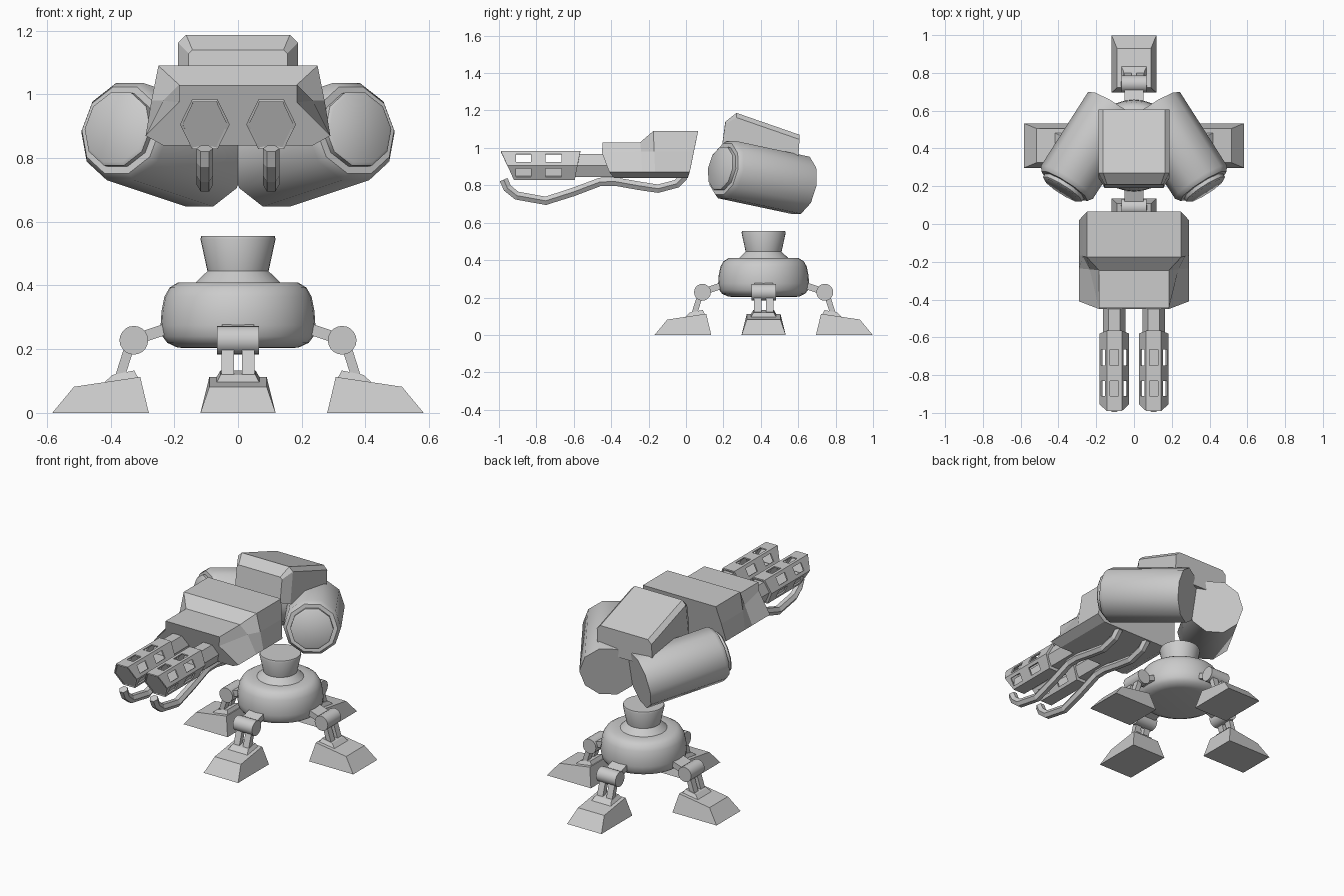
import bpy, bmesh
from math import cos, sin, pi, radians
from mathutils import Vector, Matrix

if "Cube" in bpy.data.objects:
    bpy.data.objects.remove(bpy.data.objects["Cube"])

CY = 0.415                                    # y centre of the base


def finish(name, bm, smooth=None, mat=None):
    if mat:
        bm.transform(mat)
    bmesh.ops.recalc_face_normals(bm, faces=bm.faces)
    me = bpy.data.meshes.new(name)
    bm.to_mesh(me)
    bm.free()
    ob = bpy.data.objects.new(name, me)
    bpy.context.collection.objects.link(ob)
    if smooth:
        bpy.ops.object.select_all(action='DESELECT')
        bpy.context.view_layer.objects.active = ob
        ob.select_set(True)
        bpy.ops.object.shade_smooth_by_angle(angle=radians(smooth))
    return ob


def loft(name, rings, smooth=None, mat=None):
    """Skin closed rings of equal count and cap both ends."""
    bm = bmesh.new()
    vs = [[bm.verts.new(p) for p in r] for r in rings]
    n = len(vs[0])
    for a, b in zip(vs, vs[1:]):
        for i in range(n):
            bm.faces.new((a[i], a[(i + 1) % n], b[(i + 1) % n], b[i]))
    bm.faces.new(vs[0])
    bm.faces.new(vs[-1])
    return finish(name, bm, smooth, mat)


def turned(name, base, axis, u, profile, sides, smooth=None, mat=None):
    """Round part: profile of (radius, distance along axis)."""
    base, d = Vector(base), Vector(axis).normalized()
    u = Vector(u).normalized()
    v = d.cross(u)
    ang = [2 * pi * i / sides for i in range(sides)]
    rings = [[base + d * s + (u * cos(a) + v * sin(a)) * r for a in ang] for r, s in profile]
    return loft(name, rings, smooth, mat)


def rect(x0, z0, x1, z1, h, y=0.0):
    return [(x0, y - h, z0), (x1, y - h, z1), (x1, y + h, z1), (x0, y + h, z0)]


def beam(name, a, b, t, h, y, mat):
    """Bar in the xz plane from a to b, t thick and 2h wide."""
    a, b = Vector((a[0], y, a[1])), Vector((b[0], y, b[1]))
    d = (b - a).normalized()
    n, w = Vector((-d.z, 0, d.x)) * t / 2, Vector((0, h, 0))
    loft(name, [[p + n + w, p + n - w, p - n - w, p - n + w] for p in (a, b)], None, mat)


# turntable base and neck
turned("base_body", (0, CY, 0), (0, 0, 1), (1, 0, 0),
       [(.17, .203), (.192, .206), (.222, .22), (.237, .24), (.243, .275), (.24, .32), (.231, .365),
        (.215, .393), (.188, .41), (.132, .41), (.096, .445), (.118, .546), (.115, .556)], 32, 35)

# four legs
for k in range(4):
    M = Matrix.Translation((0, CY, 0)) @ Matrix.Rotation(k * pi / 2, 4, 'Z')
    beam(f"leg_arm_{k}", (.2, .272), (.325, .23), .035, .05, 0, M)
    turned(f"leg_joint_{k}", (.327, -.066, .228), (0, 1, 0), (1, 0, 0),
           [(.045, 0), (.045, .132)], 20, 35, M)
    for y in (-.032, .032):
        beam(f"leg_strut_{k}", (.34, .21), (.375, .1), .03, .02, y, M)
    loft(f"foot_{k}", [rect(.28, 0, .583, 0, .118), rect(.307, .113, .515, .082, .09)], None, M)
    loft(f"foot_step_{k}", [rect(.312, .108, .425, .09, .07),
                            rect(.326, .133, .395, .119, .055)], None, M)

# two launcher tubes, splayed outwards
for s in (1, -1):
    back, front = Vector((s * .106, .611, .80)), Vector((s * .36, .213, .885))
    d = front - back
    L = d.length
    turned("launcher_tube", back, d, (d.y, -d.x, 0),
           [(.163, 0), (.163, L - .01), (.145, L + .015), (.122, L + .015),
            (.122, L + .035), (.112, L + .042)], 10, 40)

# sloped cover over the tubes
def cover(y, w, zt, c, yb, zb):
    return [(-w, yb, zb), (-w, y, zt - c), (-w + c, y, zt), (w - c, y, zt), (w, y, zt - c), (w, yb, zb)]

loft("launcher_cover", [cover(.21, .155, 1.14, .012, .19, .99), cover(.27, .188, 1.187, .025, .245, .97),
                        cover(.607, .188, 1.07, .025, .597, .90)])

# gun housing: half section points (x, y, z) from bottom to top
halves = [
    [(.235, .01, .84), (.29, .02, .87), (.272, .042, .98), (.25, .065, 1.09)],
    [(.235, -.15, .84), (.29, -.165, .87), (.272, -.17, .98), (.25, -.175, 1.09)],
    [(.235, -.22, .84), (.29, -.235, .87), (.235, -.24, .98), (.185, -.245, 1.03)],
    [(.235, -.385, .84), (.29, -.41, .87), (.185, -.45, .975), (.185, -.445, 1.03)],
]
loft("gun_housing", [h + [(-x, y, z) for x, y, z in reversed(h)] for h in halves])

# twin guns
ZC = .906
HEX = [(.04, .078), (.078, 0), (.04, -.078), (-.04, -.078), (-.078, 0), (-.04, .078)]


def slant(z, front):
    t = (z + .078) / .156
    return -.92 - .07 * t if front else -.595 + .03 * t


def jacket(gx):
    """Hex sleeve with two windows on every side but the lowest."""
    bm = bmesh.new()
    for i in range(6):
        a, b = Vector(HEX[i]), Vector(HEX[(i + 1) % 6])
        cols = []
        for t in (0, .22, .78, 1):
            p = a.lerp(b, t)
            ys = (slant(p.y, True), -.91, -.83, -.75, -.665, slant(p.y, False))
            cols.append([bm.verts.new((gx + p.x, y, ZC + p.y)) for y in ys])
        for c in range(3):
            for r in range(5):
                if not (c == 1 and r in (1, 3) and i != 2):
                    bm.faces.new((cols[c][r], cols[c][r + 1], cols[c + 1][r + 1], cols[c + 1][r]))
    bmesh.ops.remove_doubles(bm, verts=bm.verts, dist=1e-4)
    ob = finish("gun_jacket", bm)
    m = ob.modifiers.new("wall", 'SOLIDIFY')
    m.thickness = .008
    m.offset = -1


for s in (1, -1):
    gx = s * .104
    jacket(gx)
    # end plates of the jacket
    for front in (True, False):
        o = .004 if front else -.004
        loft("gun_end_plate", [[(gx + x * .93, slant(z * .93, front) + o + e, ZC + z * .93)
                                for x, z in HEX] for e in (0, .01 if front else -.01)])
    # inner core and rear barrel
    loft("gun_core", [[(gx + x, y, ZC + z) for x, z in ((-.04, -.06), (.04, -.06), (.04, -.008), (-.04, -.008))]
                      for y in (-.915, -.6)])
    loft("gun_barrel", [[(gx + x * .76, y, ZC + z * .8) for x, z in HEX] for y in (-.59, -.38)])
    # feed hose hanging below
    cu = bpy.data.curves.new("feed_hose", 'CURVE')
    cu.dimensions = '3D'
    cu.bevel_depth = .026
    cu.bevel_resolution = 1
    cu.use_fill_caps = True
    path = [(-.975, .83), (-.955, .785), (-.905, .745), (-.75, .717), (-.6, .765), (-.46, .818),
            (-.38, .82), (-.25, .797), (-.15, .782), (-.05, .808), (-.01, .85)]
    sp = cu.splines.new('POLY')
    sp.points.add(len(path) - 1)
    for p, (y, z) in zip(sp.points, path):
        p.co = (gx, y, z, 1)
    sp.use_smooth = False
    bpy.context.collection.objects.link(bpy.data.objects.new("feed_hose", cu))
